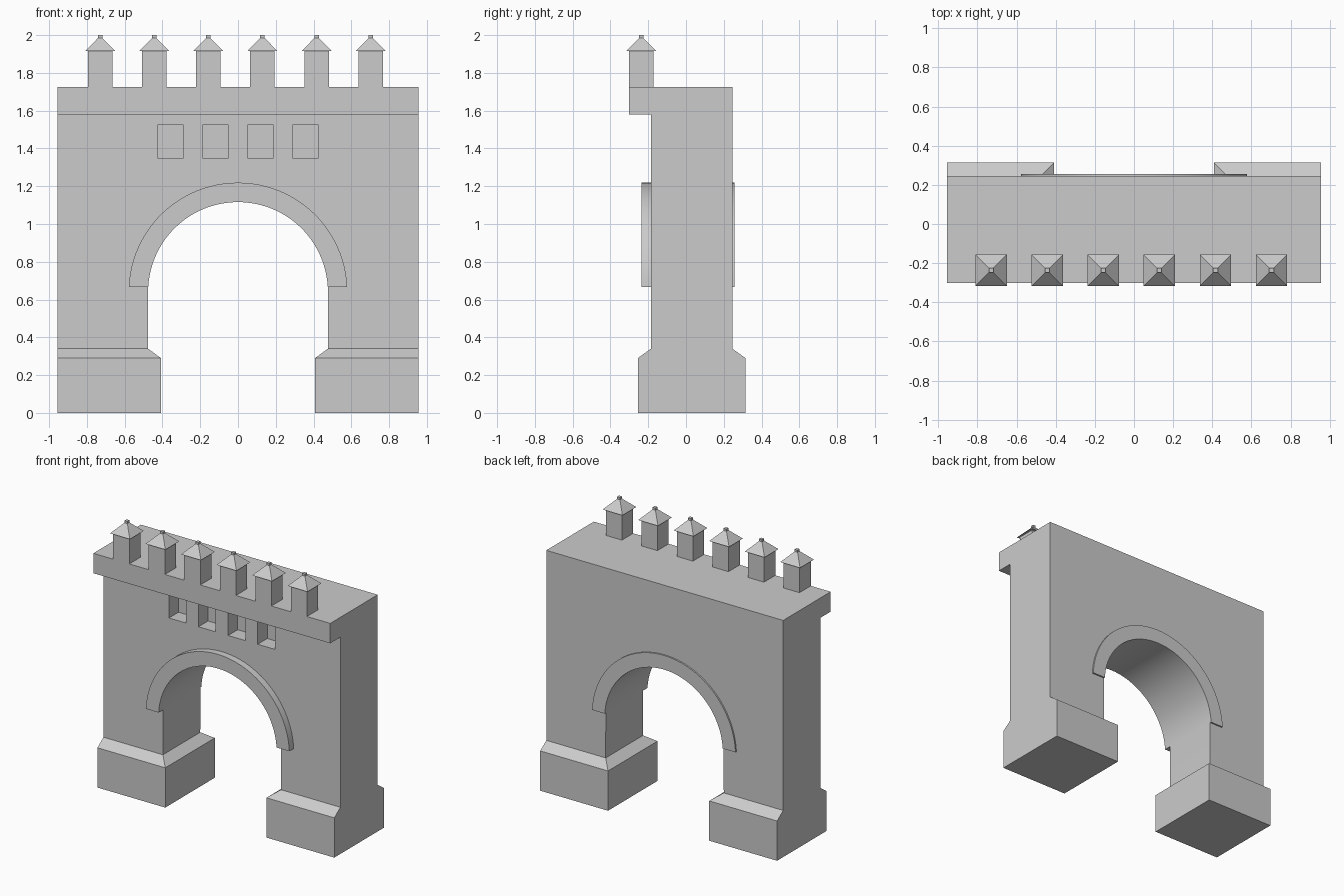
import bpy, bmesh, math

if "Cube" in bpy.data.objects:
    bpy.data.objects.remove(bpy.data.objects["Cube"])

HALF_W = 0.955                 # half width of the gate
Y_FRONT, Y_BACK = -0.185, 0.245
R_IN, R_OUT, ARCH_Z, SPRING_Z = 0.476, 0.579, 0.64, 0.667
SEGMENTS = 48


def make_object(name, bm):
    bmesh.ops.recalc_face_normals(bm, faces=bm.faces)
    mesh = bpy.data.meshes.new(name)
    bm.to_mesh(mesh)
    bm.free()
    obj = bpy.data.objects.new(name, mesh)
    bpy.context.collection.objects.link(obj)
    return obj


def loft(name, sections):
    """Rectangles (x0, x1, y0, y1, z) stacked and joined into one solid."""
    bm = bmesh.new()
    rings = [[bm.verts.new(p) for p in ((a, c, z), (b, c, z), (b, d, z), (a, d, z))]
             for a, b, c, d, z in sections]
    for low, high in zip(rings, rings[1:]):
        for i in range(4):
            j = (i + 1) % 4
            bm.faces.new((low[i], low[j], high[j], high[i]))
    bm.faces.new(rings[0])
    bm.faces.new(rings[-1])
    return make_object(name, bm)


def box(name, x0, x1, y0, y1, z0, z1):
    return loft(name, [(x0, x1, y0, y1, z0), (x0, x1, y0, y1, z1)])


def extrude_profile(name, points, y0, y1):
    """Extrude an x-z outline from y0 to y1."""
    bm = bmesh.new()
    face = bm.faces.new([bm.verts.new((x, y0, z)) for x, z in points])
    new = bmesh.ops.extrude_face_region(bm, geom=[face])["geom"]
    bmesh.ops.translate(bm, vec=(0, y1 - y0, 0),
                        verts=[v for v in new if isinstance(v, bmesh.types.BMVert)])
    return make_object(name, bm)


def arc(radius):
    """Points from left to right over the arch, starting at the spring line."""
    start = math.asin((SPRING_Z - ARCH_Z) / radius)
    angles = [math.pi - start - (math.pi - 2 * start) * i / SEGMENTS
              for i in range(SEGMENTS + 1)]
    return [(radius * math.cos(a), ARCH_Z + radius * math.sin(a)) for a in angles]


def smooth(obj):
    bpy.ops.object.select_all(action="DESELECT")
    obj.select_set(True)
    bpy.context.view_layer.objects.active = obj
    bpy.ops.object.shade_smooth_by_angle(angle=math.radians(30))


# Wall with arched passage
outline = ([(-HALF_W, 0.34), (-R_IN, 0.34)] + arc(R_IN) +
           [(R_IN, 0.34), (HALF_W, 0.34), (HALF_W, 1.725), (-HALF_W, 1.725)])
wall = extrude_profile("gate_wall", outline, Y_FRONT, Y_BACK)

# Window niches cut into the front
for i in range(4):
    x = -0.358 + i * 0.2385
    cutter = box(f"window_cutter_{i + 1}", x - 0.069, x + 0.069,
                 Y_FRONT - 0.1, Y_FRONT + 0.11, 1.35, 1.525)
    cutter.hide_render = True
    cutter.hide_set(True)
    cut = wall.modifiers.new("window", "BOOLEAN")
    cut.operation = "DIFFERENCE"
    cut.solver = "EXACT"
    cut.object = cutter
smooth(wall)

# Raised arch trims, front and back
ring = arc(R_OUT) + arc(R_IN)[::-1]
smooth(extrude_profile("front_arch_trim", ring, -0.235, Y_FRONT))
smooth(extrude_profile("back_arch_trim", ring, Y_BACK, 0.256))

# Plinths with a sloped top, mirrored to both sides
plinth = loft("plinths", [(0.408, HALF_W, -0.255, 0.315, 0),
                          (0.408, HALF_W, -0.255, 0.315, 0.29),
                          (R_IN, HALF_W, Y_FRONT, Y_BACK, 0.34)])
plinth.modifiers.new("mirror", "MIRROR")

# Overhanging parapet
box("parapet", -HALF_W, HALF_W, -0.302, Y_FRONT, 1.58, 1.725)

# Row of small turrets with pyramid caps and square finials
for i in range(6):
    x, y = -0.73 + i * 0.2865, -0.237
    half_heights = {"turret": ((0.065, 1.725), (0.065, 1.918)),
                    "turret_cap": ((0.08, 1.915), (0.012, 1.984)),
                    "turret_finial": ((0.012, 1.984), (0.012, 2.0))}
    for part, levels in half_heights.items():
        loft(f"{part}_{i + 1}", [(x - h, x + h, y - h, y + h, z) for h, z in levels])
